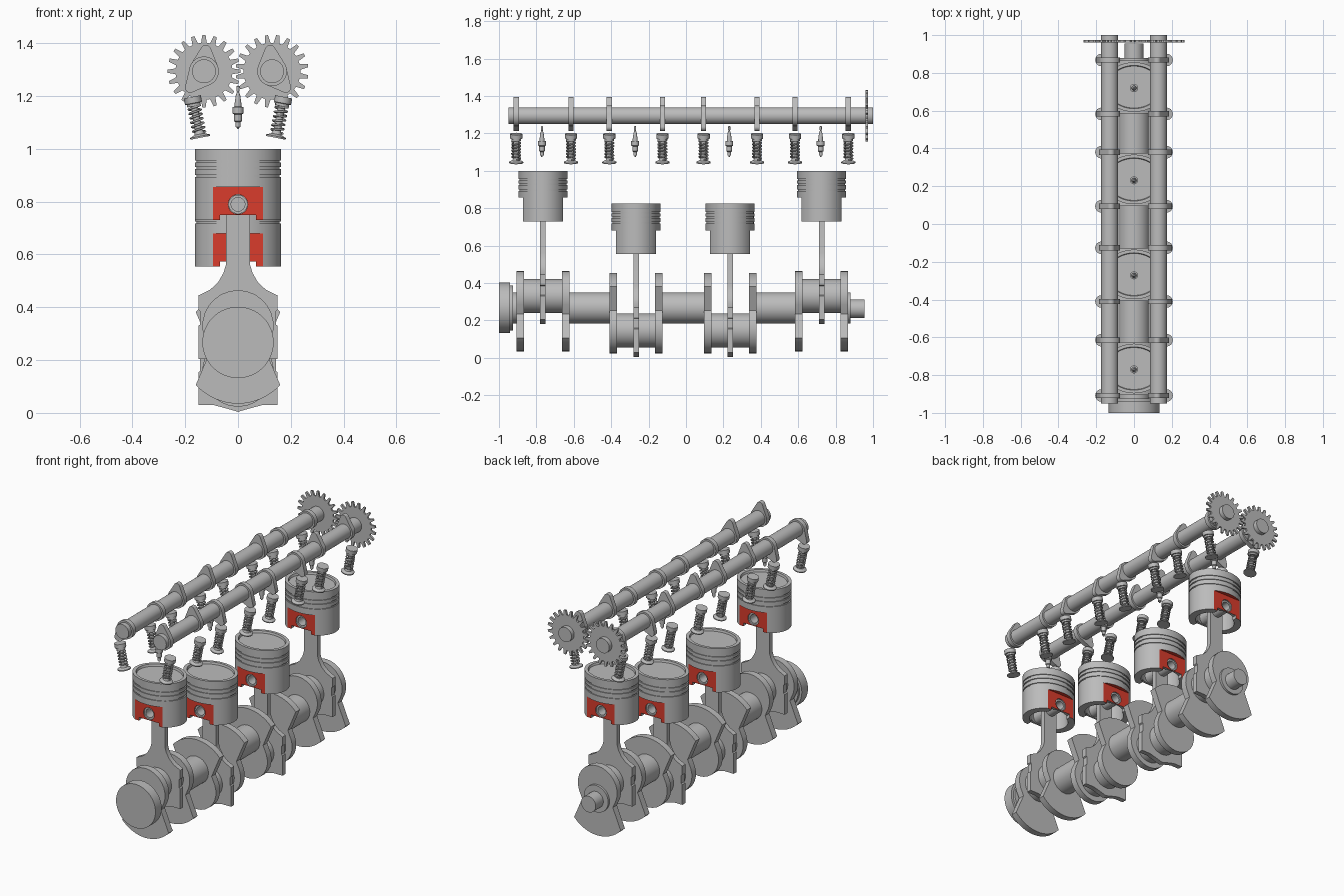
import bpy, bmesh, math
from math import sin, cos, pi, radians
from mathutils import Matrix, Vector

cube = bpy.data.objects.get("Cube")
if cube:
    bpy.data.objects.remove(cube)


def material(name, rgb):
    m = bpy.data.materials.new(name)
    m.use_nodes = True
    m.diffuse_color = (*rgb, 1)
    m.node_tree.nodes["Principled BSDF"].inputs["Base Color"].default_value = (*rgb, 1)
    return m


STEEL = material("steel_grey", (0.5, 0.5, 0.5))
RED = material("skirt_red", (0.7, 0.045, 0.025))
TO_Y = Matrix.Rotation(-pi / 2, 4, 'X')


def finish(name, bm):
    bmesh.ops.recalc_face_normals(bm, faces=bm.faces)
    me = bpy.data.meshes.new(name)
    bm.to_mesh(me)
    bm.free()
    me.materials.append(STEEL)
    ob = bpy.data.objects.new(name, me)
    bpy.context.collection.objects.link(ob)
    return ob


def smooth(ob, angle=35):
    bpy.ops.object.select_all(action='DESELECT')
    bpy.context.view_layer.objects.active = ob
    ob.select_set(True)
    bpy.ops.object.shade_smooth_by_angle(angle=radians(angle))
    return ob


def place(ob, name, matrix):
    """Linked copy of a part."""
    c = bpy.data.objects.new(name, ob.data)
    bpy.context.collection.objects.link(c)
    c.matrix_world = matrix
    return c


def lathe(name, profile, segs=48, matrix=Matrix(), closed=False):
    """Revolve (radius, height) points about z, then apply the matrix."""
    bm = bmesh.new()
    rings = []
    for r, z in profile:
        n = segs if r > 0 else 1
        rings.append([bm.verts.new((r * cos(2 * pi * i / segs), r * sin(2 * pi * i / segs), z))
                      for i in range(n)])
    for a, b in zip(rings, rings[1:] + (rings[:1] if closed else [])):
        for i in range(segs):
            j = (i + 1) % segs
            loop = [a[i % len(a)], a[j % len(a)], b[j % len(b)], b[i % len(b)]]
            loop = list(dict.fromkeys(loop))
            if len(loop) > 2:
                bm.faces.new(loop)
    bm.transform(matrix)
    return smooth(finish(name, bm))


def rod_y(name, radius, y0, y1, z, x=0):
    return lathe(name, [(0, y0), (radius, y0), (radius, y1), (0, y1)], 48,
                 Matrix.Translation((x, 0, z)) @ TO_Y)


def plate(name, pts, thick):
    """Extrude an (x, z) outline along y, centred on y = 0."""
    bm = bmesh.new()
    f = bm.faces.new([bm.verts.new((x, -thick / 2, z)) for x, z in pts])
    new = bmesh.ops.extrude_face_region(bm, geom=[f])["geom"]
    bmesh.ops.translate(bm, vec=(0, thick, 0), verts=[v for v in new if isinstance(v, bmesh.types.BMVert)])
    return smooth(finish(name, bm), 25)


def arc(cx, cz, r, a0, a1, n=16):
    return [(cx + r * cos(radians(a0 + (a1 - a0) * i / n)),
             cz + r * sin(radians(a0 + (a1 - a0) * i / n))) for i in range(n + 1)]


def at(x, y, z):
    return Matrix.Translation((x, y, z))


# Cylinder positions along the shaft and vertical drop of each piston
CYLS = [(-0.765, 0), (-0.267, 0.176), (0.236, 0.176), (0.725, 0)]
AXIS, HALF_BAY, WEB_T = 0.267, 0.121, 0.04

# Crankshaft: flange, main journals and nose
lathe("crank_flange", [(0, -1), (0.135, -1), (0.135, -0.94), (0.12, -0.94), (0.12, -0.925), (0, -0.925)],
      64, at(0, 0, AXIS) @ TO_Y)
ends = [-0.93] + [y + s * HALF_BAY for y, _ in CYLS for s in (-1, 1)] + [0.88]
for i in range(0, len(ends), 2):
    rod_y("main_journal", 0.083, ends[i], ends[i + 1], AXIS)
rod_y("crank_nose", 0.05, 0.88, 0.955, 0.262)

# Crank webs: rounded pin end and fan-shaped counterweight
outline = arc(0, 0.33, 0.135, -20, 200) + [(-0.105, 0.235)] \
    + arc(0, 0.25, 0.215, 222, 318) + [(0.105, 0.235)]
web_up = plate("crank_web_raised", outline, WEB_T)
web_down = plate("crank_web_lowered", [(x, 0.488 - z) for x, z in outline], WEB_T)

# Connecting rod: slim shank, flared big end with bolt bosses and cap
half = [(0.046, 0.79), (0.046, 0.56), (0.055, 0.53), (0.075, 0.495), (0.105, 0.467), (0.15, 0.445),
        (0.15, 0.39), (0.143, 0.385), (0.143, 0.335), (0.15, 0.33), (0.15, 0.205), (0.09, 0.205),
        (0.045, 0.193)]
rod = plate("connecting_rod", arc(0, 0.79, 0.046, 180, 0) + half[1:] + [(0, 0.18)]
            + [(-x, z) for x, z in reversed(half[1:])], 0.03)

# Piston: elliptical shell with dished crown and three ring grooves
R, H, FLAT, LEDGE, PIN = 0.163, 0.27, 0.107, 0.126, 0.06
prof = [(0, H - 0.013), (0.138, H - 0.013), (0.142, H), (R, H)]
for g in (0.222, 0.197, 0.167):
    prof += [(R, g + 0.004), (R - 0.006, g + 0.004), (R - 0.006, g - 0.004), (R, g - 0.004)]
prof += [(R, 0), (0.12, 0), (0.12, 0.13), (0, 0.13)]
piston = lathe("piston", prof, 72, Matrix.Diagonal((1, 0.805, 1, 1)))


def box(name, size, centre):
    bm = bmesh.new()
    bmesh.ops.create_cube(bm, size=1, matrix=at(*centre) @ Matrix.Diagonal((*size, 1)))
    return finish(name, bm)


# Cut the side flats, pin bore and skirt notch
cutters = [box("flat_cutter", (0.5, 0.2, 0.2), (0, s * (FLAT + 0.1), LEDGE - 0.1)) for s in (-1, 1)]
cutters += [box("notch_cutter", (0.136, 0.5, 0.1), (0, 0, -0.03)),
            rod_y("bore_cutter", 0.037, -0.3, 0.3, PIN)]
for c in cutters:
    c.hide_render = True
    mod = piston.modifiers.new("cut", 'BOOLEAN')
    mod.operation, mod.solver, mod.object = 'DIFFERENCE', 'EXACT', c
dg = bpy.context.evaluated_depsgraph_get()
cut_mesh = bpy.data.meshes.new_from_object(piston.evaluated_get(dg))
piston.modifiers.clear()
piston.data = cut_mesh
for c in cutters:
    bpy.data.objects.remove(c)
cut_mesh.materials.clear()
cut_mesh.materials.append(STEEL)
cut_mesh.materials.append(RED)
for p in cut_mesh.polygons:
    on_flat = abs(p.normal.y) > 0.99 and abs(abs(p.center.y) - FLAT) < 0.001
    on_ledge = p.normal.z < -0.9 and abs(p.center.z - LEDGE) < 0.001 and abs(p.center.y) > FLAT - 0.002
    p.material_index = 1 if on_flat or on_ledge else 0
smooth(piston)

# Hollow wrist pin
pin = lathe("wrist_pin", [(0.026, -0.1), (0.036, -0.1), (0.036, 0.1), (0.026, 0.1)], 32, TO_Y, True)

# Spark plug
plug = lathe("spark_plug", [(0, 0.165), (0.006, 0.162), (0.006, 0.145), (0.004, 0.14), (0.009, 0.125),
                            (0.013, 0.095), (0.013, 0.085), (0.021, 0.083), (0.021, 0.06), (0.015, 0.056),
                            (0.015, 0.03), (0.01, 0.026), (0.01, 0.008), (0.004, 0.006), (0.004, 0), (0, 0)], 20)

# Assemble each cylinder
for y, drop in CYLS:
    crank_z = 0.147 if drop else 0.33
    rod_y("crank_pin", 0.091, y - HALF_BAY, y + HALF_BAY, crank_z)
    for s in (-1, 1):
        place(web_down if drop else web_up, "crank_web", at(0, y + s * HALF_BAY, 0))
    place(rod, "connecting_rod", at(0, y, -drop))
    place(piston, "piston", at(0, y, 0.73 - drop))
    place(pin, "wrist_pin", at(0, y, 0.73 + PIN - drop))
    place(plug, "spark_plug", at(0, y - 0.005, 1.075))

# Valve with retainer, and its coil spring, upright with the head at z = 0
valve = lathe("valve", [(0, 0), (0.038, 0), (0.038, 0.006), (0.02, 0.014), (0.014, 0.03), (0.014, 0.122),
                        (0.026, 0.122), (0.026, 0.132), (0.033, 0.134), (0.033, 0.158), (0, 0.158)], 24)
curve = bpy.data.curves.new("valve_spring", 'CURVE')
curve.dimensions, curve.bevel_depth, curve.bevel_resolution = '3D', 0.0042, 1
TURNS, STEPS = 6, 14
spline = curve.splines.new('POLY')
spline.points.add(TURNS * STEPS)
for i, p in enumerate(spline.points):
    a = 2 * pi * i / STEPS
    p.co = (0.023 * cos(a), 0.023 * sin(a), 0.02 + 0.102 * i / (TURNS * STEPS), 1)
curve.materials.append(STEEL)
spring = bpy.data.objects.new("valve_spring", curve)

# Cam lobe: base circle blended into a smaller nose circle
lobe = plate("cam_lobe", arc(0, 0, 0.056, 64, 296, 28) + arc(0.08, 0, 0.02, -64, 64, 10), 0.028)

# Timing gear
TEETH = 20
teeth = []
for i in range(TEETH):
    for r, f in ((0.108, -0.32), (0.138, -0.14), (0.138, 0.14), (0.108, 0.32)):
        a = 2 * pi * (i + f) / TEETH
        teeth.append((r * cos(a), r * sin(a)))
gear = plate("timing_gear", teeth, 0.012)

# Camshafts with lobes, gears, valves and springs on both sides
CAM_X, CAM_Z = 0.129, 1.294
VALVE_Y = [-0.908, -0.615, -0.41, -0.126, 0.094, 0.38, 0.583, 0.868]
for s in (-1, 1):
    rod_y("camshaft", 0.045, -0.95, 1.0, CAM_Z, s * CAM_X)
    place(gear, "timing_gear", at(s * CAM_X, 0.967, CAM_Z) @ Matrix.Rotation(pi / TEETH * (s > 0), 4, 'Y'))
    for i, y in enumerate(VALVE_Y):
        outer = i in (0, 1, 6, 7)
        pressing = outer == (s < 0)
        ang = radians(-50 if pressing else 95)
        nose = Vector((s * cos(ang), 0, sin(ang)))
        place(lobe, "cam_lobe", at(s * CAM_X, y, CAM_Z)
              @ Matrix.Rotation(-math.atan2(nose.z, nose.x), 4, 'Y'))
        tilt = at(s * 0.143, y, 1.042) @ Matrix.Rotation(s * radians(11), 4, 'Y')
        place(valve, "valve", tilt)
        place(spring, "valve_spring", tilt)

# Remove the template parts, keeping the placed copies
for ob in (web_up, web_down, rod, piston, pin, plug, valve, spring, lobe, gear):
    bpy.data.objects.remove(ob)
